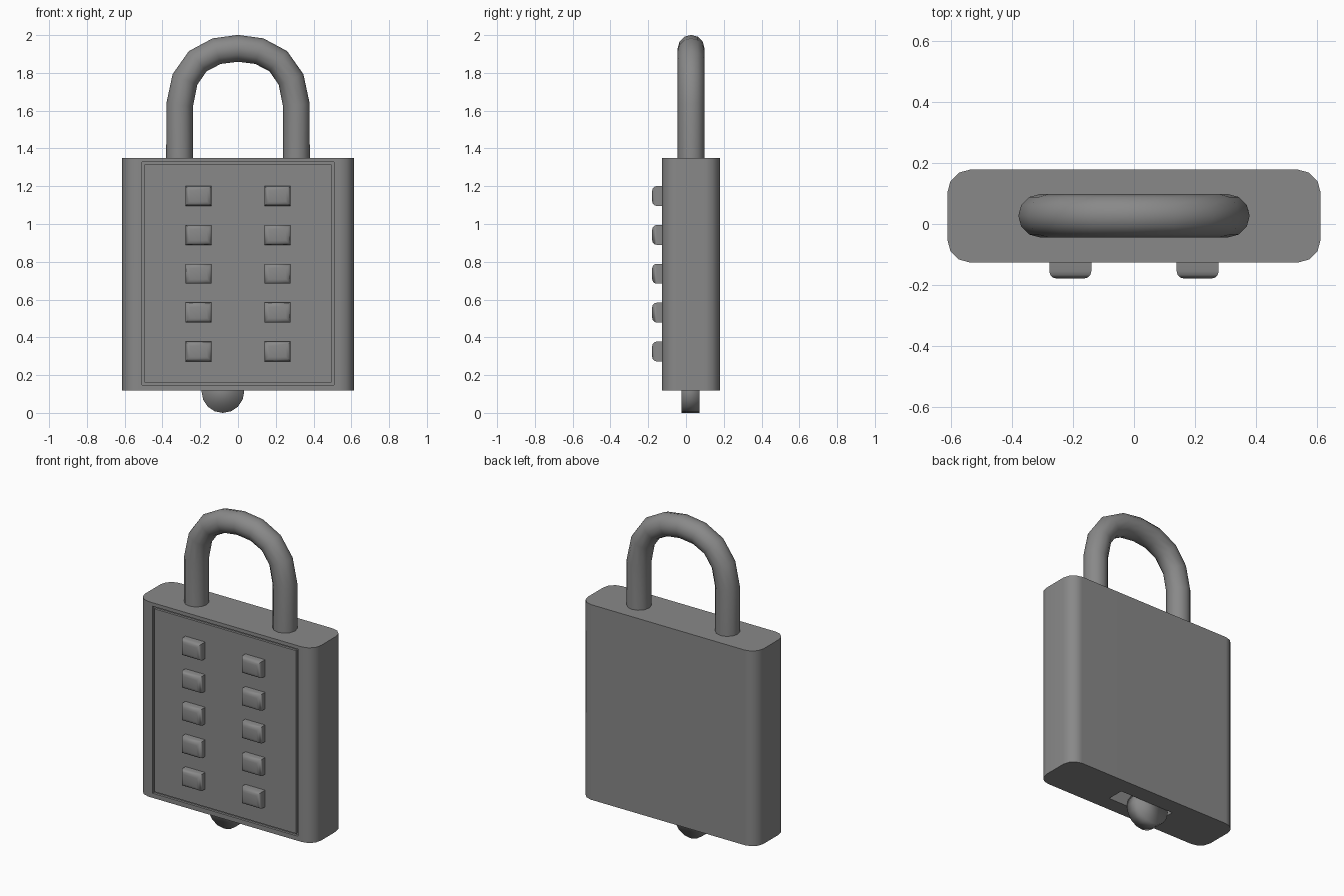
import bpy, bmesh, math
from mathutils import Vector

if "Cube" in bpy.data.objects:
    bpy.data.objects.remove(bpy.data.objects["Cube"])

FRONT, BACK = -0.127, 0.179
BOTTOM, TOP = 0.119, 1.35
HALF_W = 0.613

dark_metal = bpy.data.materials.new("dark_metal")
dark_metal.diffuse_color = (0.25, 0.25, 0.25, 1)
dark_metal.use_nodes = True
dark_metal.node_tree.nodes["Principled BSDF"].inputs["Base Color"].default_value = dark_metal.diffuse_color


def smooth(obj, angle=40):
    bpy.ops.object.select_all(action='DESELECT')
    obj.select_set(True)
    bpy.context.view_layer.objects.active = obj
    bpy.ops.object.shade_smooth_by_angle(angle=math.radians(angle))
    if not obj.data.materials:
        obj.data.materials.append(dark_metal)


def finish(name, bm, angle=40):
    mesh = bpy.data.meshes.new(name)
    bmesh.ops.recalc_face_normals(bm, faces=bm.faces)
    bm.to_mesh(mesh)
    bm.free()
    obj = bpy.data.objects.new(name, mesh)
    bpy.context.collection.objects.link(obj)
    smooth(obj, angle)
    return obj


def box(bm, lo, hi):
    lo, hi = Vector(lo), Vector(hi)
    for v in bmesh.ops.create_cube(bm, size=1)['verts']:
        v.co = Vector(c * (h - l) + (h + l) / 2 for c, l, h in zip(v.co, lo, hi))


# Body: block with rounded upright corners
bm = bmesh.new()
box(bm, (-HALF_W, FRONT, BOTTOM), (HALF_W, BACK, TOP))
uprights = [e for e in bm.edges if abs(e.verts[0].co.z - e.verts[1].co.z) > 0.5]
bmesh.ops.bevel(bm, geom=uprights, offset=0.077, segments=3, profile=0.5, affect='EDGES')
bm.normal_update()

# Narrow groove framing the keypad panel
panel = min(bm.faces, key=lambda f: f.calc_center_median().y)
for inset, y in ((0, FRONT), (0, FRONT + 0.015), (0.013, FRONT + 0.015), (0.013, FRONT)):
    bmesh.ops.inset_individual(bm, faces=[panel], thickness=0.002)
    mid = panel.calc_center_median()
    for v in panel.verts:
        x = 0.508 - inset
        z = 1.328 - inset if v.co.z > mid.z else 0.148 + inset
        v.co = (math.copysign(x, v.co.x - mid.x), y, z)
body = finish("lock_body", bm)

# Slot in the underside
bm = bmesh.new()
box(bm, (-0.22, -0.03, 0), (0.16, 0.077, BOTTOM + 0.13))
cutter = finish("slot_cutter", bm)
cutter.hide_render = True
mod = body.modifiers.new("slot", 'BOOLEAN')
mod.operation = 'DIFFERENCE'
mod.solver = 'EXACT'
mod.object = cutter
bpy.context.view_layer.objects.active = body
bpy.ops.object.modifier_apply(modifier=mod.name)
bpy.data.objects.remove(cutter)
smooth(body)
# Keep the big faces flat-looking next to the rounded corners
weighted = body.modifiers.new("flat_faces", 'WEIGHTED_NORMAL')
weighted.keep_sharp = True

# Round slider knob sitting in the slot, softly shaded all over
bpy.ops.mesh.primitive_cylinder_add(vertices=16, radius=0.113, depth=0.096,
                                    location=(-0.08, 0.023, 0.113),
                                    rotation=(math.pi / 2, 0, 0))
bpy.context.object.name = "reset_slider"
smooth(bpy.context.object, 180)

# Keypad buttons: two columns of five, rounded at the front
for side, label in ((-1, "left"), (1, "right")):
    for i in range(5):
        x, z = side * 0.209, 0.325 + i * 0.2058
        bm = bmesh.new()
        box(bm, (x - 0.069, -0.179, z - 0.0525), (x + 0.069, FRONT + 0.02, z + 0.0525))
        rim = [e for e in bm.edges if all(v.co.y < FRONT - 0.01 for v in e.verts)]
        bmesh.ops.bevel(bm, geom=rim, offset=0.024, segments=3, profile=0.5, affect='EDGES')
        finish(f"button_{label}_{i + 1}", bm, 60)

# Shackle: round bar swept along a faceted arch
half = [(0.309, 1.28), (0.309, 1.63), (0.281, 1.765), (0.213, 1.862), (0.113, 1.915)]
path = half + [(0, 1.93)] + [(-x, z) for x, z in reversed(half)]
curve = bpy.data.curves.new("shackle", 'CURVE')
curve.dimensions = '3D'
curve.bevel_depth = 0.071
curve.bevel_resolution = 4
curve.use_fill_caps = True
spline = curve.splines.new('POLY')
spline.points.add(len(path) - 1)
for p, (x, z) in zip(spline.points, path):
    p.co = (x, 0.027, z, 1)
shackle = bpy.data.objects.new("shackle", curve)
bpy.context.collection.objects.link(shackle)
bpy.ops.object.select_all(action='DESELECT')
shackle.select_set(True)
bpy.context.view_layer.objects.active = shackle
bpy.ops.object.convert(target='MESH')
smooth(bpy.context.object)
